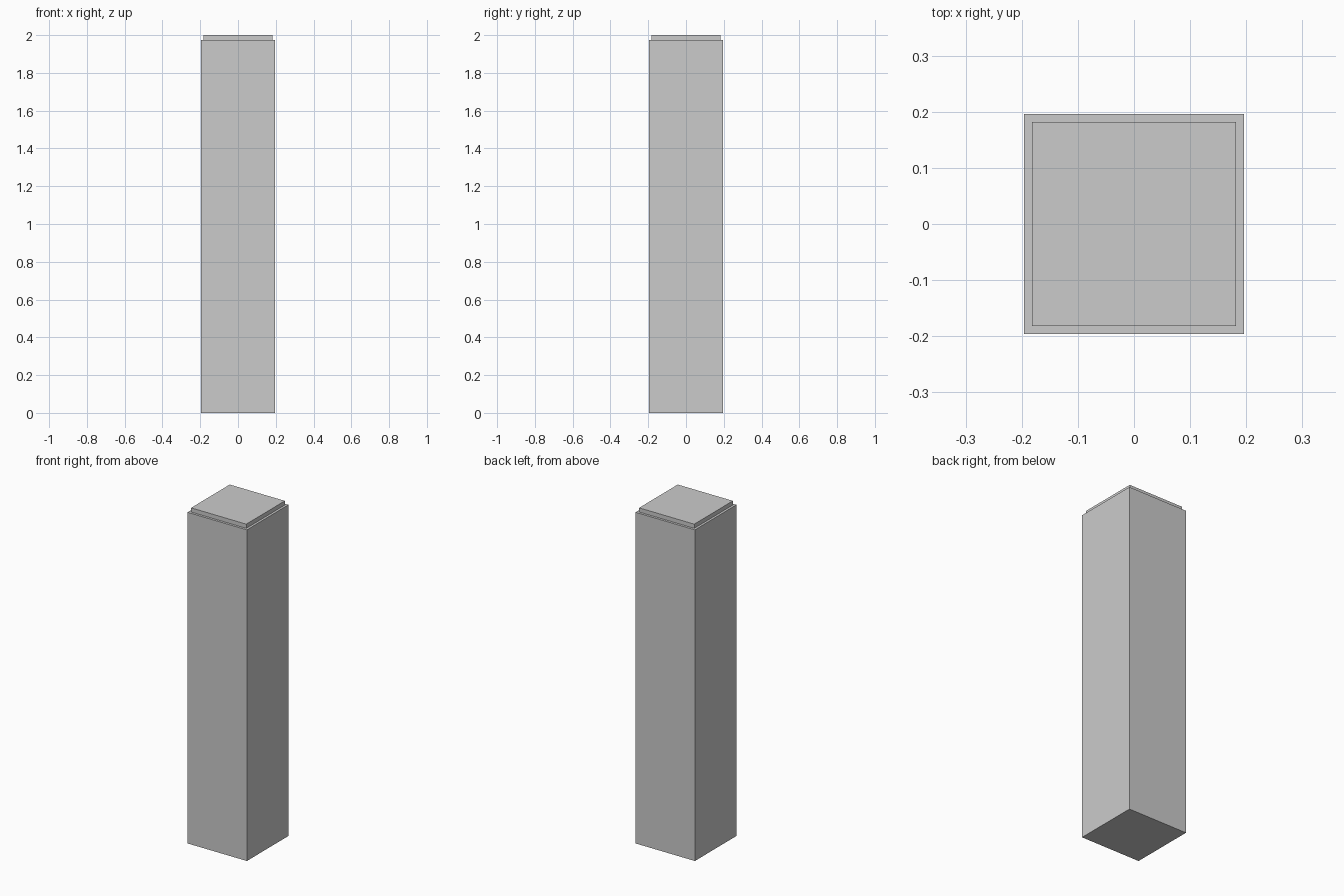
import bpy, bmesh
from mathutils import Matrix, Vector

if "Cube" in bpy.data.objects:
    bpy.data.objects.remove(bpy.data.objects["Cube"])

HALF, BODY_TOP, CAP_HALF, TOP = 0.196, 1.975, 0.176, 2.0

bm = bmesh.new()

# Square shaft standing on the ground
bmesh.ops.create_cube(bm, size=1, matrix=Matrix.Translation((0, 0, BODY_TOP / 2))
                      @ Matrix.Diagonal((2 * HALF, 2 * HALF, BODY_TOP, 1)))

# Raised cap: inset the top face and extrude it upwards
top = max(bm.faces, key=lambda f: f.calc_center_median().z)
bmesh.ops.inset_region(bm, faces=[top], thickness=HALF - CAP_HALF)
cap = bmesh.ops.extrude_discrete_faces(bm, faces=[top])["faces"]
bmesh.ops.translate(bm, verts=cap[0].verts, vec=Vector((0, 0, TOP - BODY_TOP)))
bmesh.ops.recalc_face_normals(bm, faces=bm.faces)

mesh = bpy.data.meshes.new("pillar")
bm.to_mesh(mesh)
bm.free()
bpy.context.collection.objects.link(bpy.data.objects.new("pillar", mesh))
